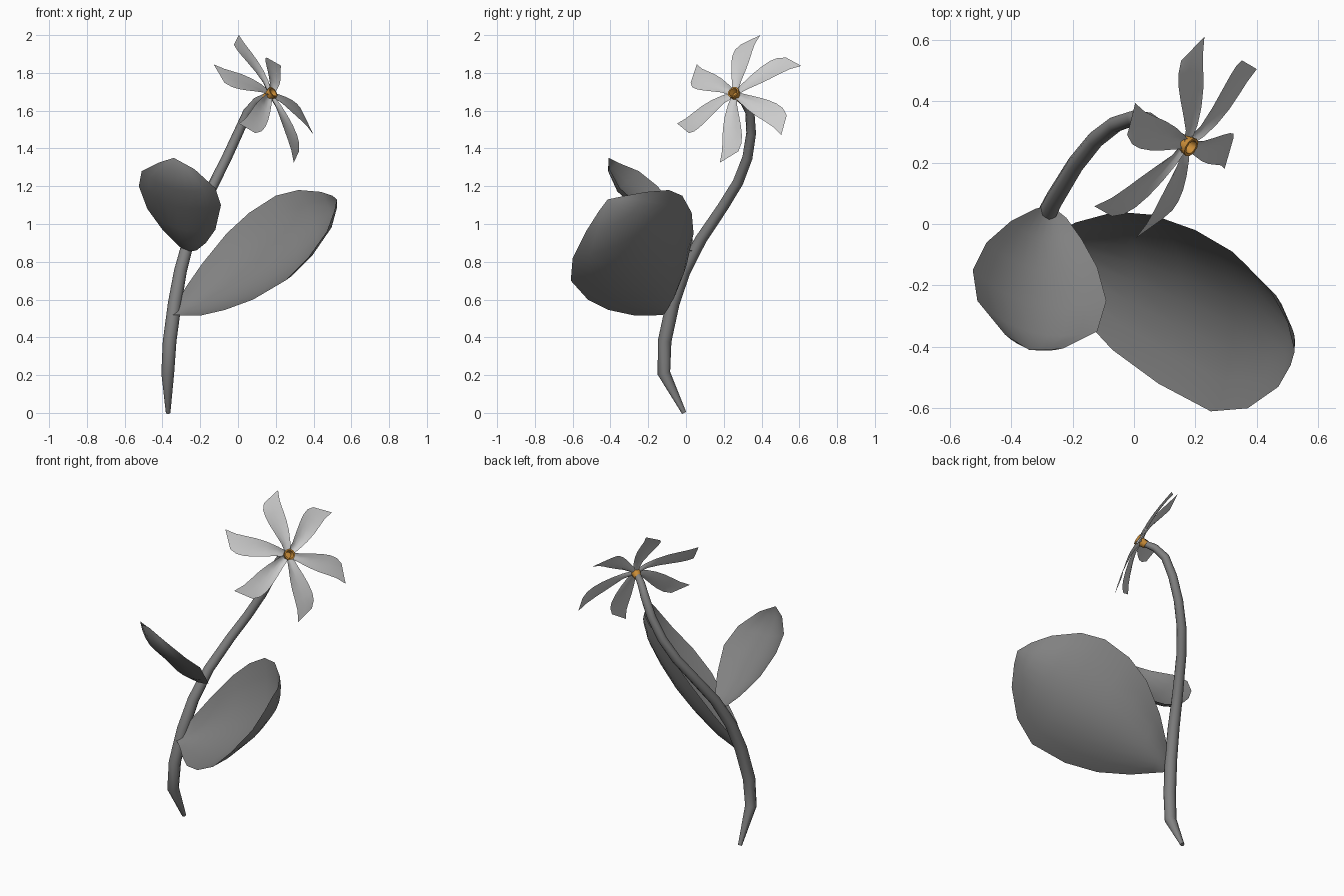
import bpy, bmesh, math
from mathutils import Vector as V

if "Cube" in bpy.data.objects:
    bpy.data.objects.remove(bpy.data.objects["Cube"])

dark = bpy.data.materials.new("dark_grey")
dark.diffuse_color = (.22, .22, .22, 1)
dark.use_nodes = True
dark.node_tree.nodes["Principled BSDF"].inputs["Base Color"].default_value = dark.diffuse_color
orange = bpy.data.materials.new("orange")
orange.diffuse_color = (.6, .27, .04, 1)
orange.use_nodes = True
orange.node_tree.nodes["Principled BSDF"].inputs["Base Color"].default_value = orange.diffuse_color


def make_mesh(name, bm, angle=60):
    bmesh.ops.recalc_face_normals(bm, faces=bm.faces)
    me = bpy.data.meshes.new(name)
    bm.to_mesh(me)
    bm.free()
    ob = bpy.data.objects.new(name, me)
    bpy.context.collection.objects.link(ob)
    bpy.ops.object.select_all(action='DESELECT')
    ob.select_set(True)
    bpy.context.view_layer.objects.active = ob
    bpy.ops.object.shade_smooth_by_angle(angle=math.radians(angle))
    return ob


def loft(name, rows):
    """Sheet through rows of points of equal length."""
    bm = bmesh.new()
    grid = [[bm.verts.new(p) for p in r] for r in rows]
    for a, b in zip(grid, grid[1:]):
        for i in range(len(a) - 1):
            bm.faces.new((a[i], a[i + 1], b[i + 1], b[i]))
    bmesh.ops.remove_doubles(bm, verts=bm.verts, dist=1e-4)
    return make_mesh(name, bm)


def leaf(name, base, edge_a, edge_b, tip, cup, steps=8):
    """Cupped leaf spanned between two edge outlines."""
    rows = [[V(base)] * (steps + 1)]
    longest = max((V(a) - V(b)).length for a, b in zip(edge_a, edge_b))
    for a, b in zip(edge_a, edge_b):
        a, b = V(a), V(b)
        k = (a - b).length / longest
        rows.append([a.lerp(b, i / steps) + V(cup) * k * 4 * (i / steps) * (1 - i / steps)
                     for i in range(steps + 1)])
    rows.append([V(tip)] * (steps + 1))
    loft(name, rows).data.materials.append(dark)


# stem: tapered, bent tube
path = [(-.37, -.01, 0, .012), (-.372, -.117, .21, .034), (-.362, -.113, .38, .036),
        (-.335, -.07, .58, .036), (-.305, -.01, .75, .034), (-.26, .08, .92, .031),
        (-.19, .195, 1.09, .029), (-.125, .275, 1.22, .028), (-.06, .325, 1.35, .027),
        (0, .345, 1.48, .026), (.05, .338, 1.59, .025), (.10, .305, 1.65, .022),
        (.15, .27, 1.675, .019)]
cu = bpy.data.curves.new("stem", 'CURVE')
cu.dimensions = '3D'
cu.bevel_depth = 1
cu.bevel_resolution = 2
cu.use_fill_caps = True
sp = cu.splines.new('POLY')
sp.points.add(len(path) - 1)
for p, (x, y, z, r) in zip(sp.points, path):
    p.co = (x, y, z, 1)
    p.radius = r
stem = bpy.data.objects.new("stem", cu)
bpy.context.collection.objects.link(stem)
stem.select_set(True)
bpy.context.view_layer.objects.active = stem
bpy.ops.object.convert(target='MESH')
bpy.ops.object.shade_smooth_by_angle(angle=math.radians(60))
bpy.context.object.data.materials.append(dark)

# leaves
leaf("large_leaf", (-.35, -.115, .52),
     [(-.28, -.045, .66), (-.19, .005, .79), (-.06, .04, .95), (.06, .03, 1.06),
      (.2, -.02, 1.15), (.32, -.09, 1.18), (.44, -.21, 1.17), (.5, -.32, 1.15)],
     [(-.28, -.18, .515), (-.2, -.27, .515), (-.07, -.41, .545), (.08, -.52, .60),
      (.25, -.61, .70), (.37, -.60, .82), (.47, -.53, .96), (.51, -.46, 1.07)],
     (.523, -.415, 1.13), (.085, .075, -.08))
leaf("small_leaf", (-.27, .06, .86),
     [(-.32, .05, .89), (-.40, .01, .97), (-.48, -.06, 1.08), (-.525, -.15, 1.2),
      (-.51, -.25, 1.28), (-.42, -.36, 1.325)],
     [(-.22, .02, .86), (-.17, -.05, .90), (-.12, -.14, .97), (-.09, -.25, 1.10),
      (-.12, -.35, 1.19), (-.23, -.405, 1.29)],
     (-.34, -.41, 1.35), (-.02, -.058, -.058))

# petals: one shape aimed at six tips (distance, half width, side bend, lift)
centre = V((.165, .263, 1.682))
face = V((.72, -.45, .53)).normalized()
tips = [(-.01, .34, 1.975), (.19, .57, 1.86), (.375, .52, 1.525),
        (.31, .23, 1.355), (.05, -.015, 1.505), (-.10, .04, 1.795)]
shape = [(.05, .018, 0, .0), (.2, .028, .0, .012), (.38, .043, .004, .016),
         (.56, .054, .010, .016), (.72, .058, .015, .013), (.86, .057, .014, .008),
         (1.0, .053, -.002, 0)]
for n, t in enumerate(tips):
    d = V(t) - centre
    side = face.cross(d).normalized()
    rows = []
    for u, w, bend, lift in shape:
        row = []
        for i in range(5):
            s = i / 2 - 1
            skew = -s * .026 * u ** 4
            row.append(centre + d * (u + skew / d.length) + side * (s * w + bend)
                       + face * (lift + .016 * s * s * (1 - u)))
        rows.append(row)
    loft(f"petal_{n + 1}", rows)

# flower centre: small open cup
bm = bmesh.new()
profile = [(.0, -.03), (.022, -.03), (.033, .03), (.024, .03), (.018, .0), (0, .0)]
vs = [bm.verts.new((r, 0, z)) for r, z in profile]
es = [bm.edges.new(p) for p in zip(vs, vs[1:])]
bmesh.ops.spin(bm, geom=vs + es, axis=(0, 0, 1), cent=(0, 0, 0),
               angle=math.tau, steps=10)
bmesh.ops.remove_doubles(bm, verts=bm.verts, dist=1e-4)
cup = make_mesh("flower_centre", bm, 40)
cup.location = centre
cup.rotation_euler = face.to_track_quat('Z', 'Y').to_euler()
cup.data.materials.append(orange)
